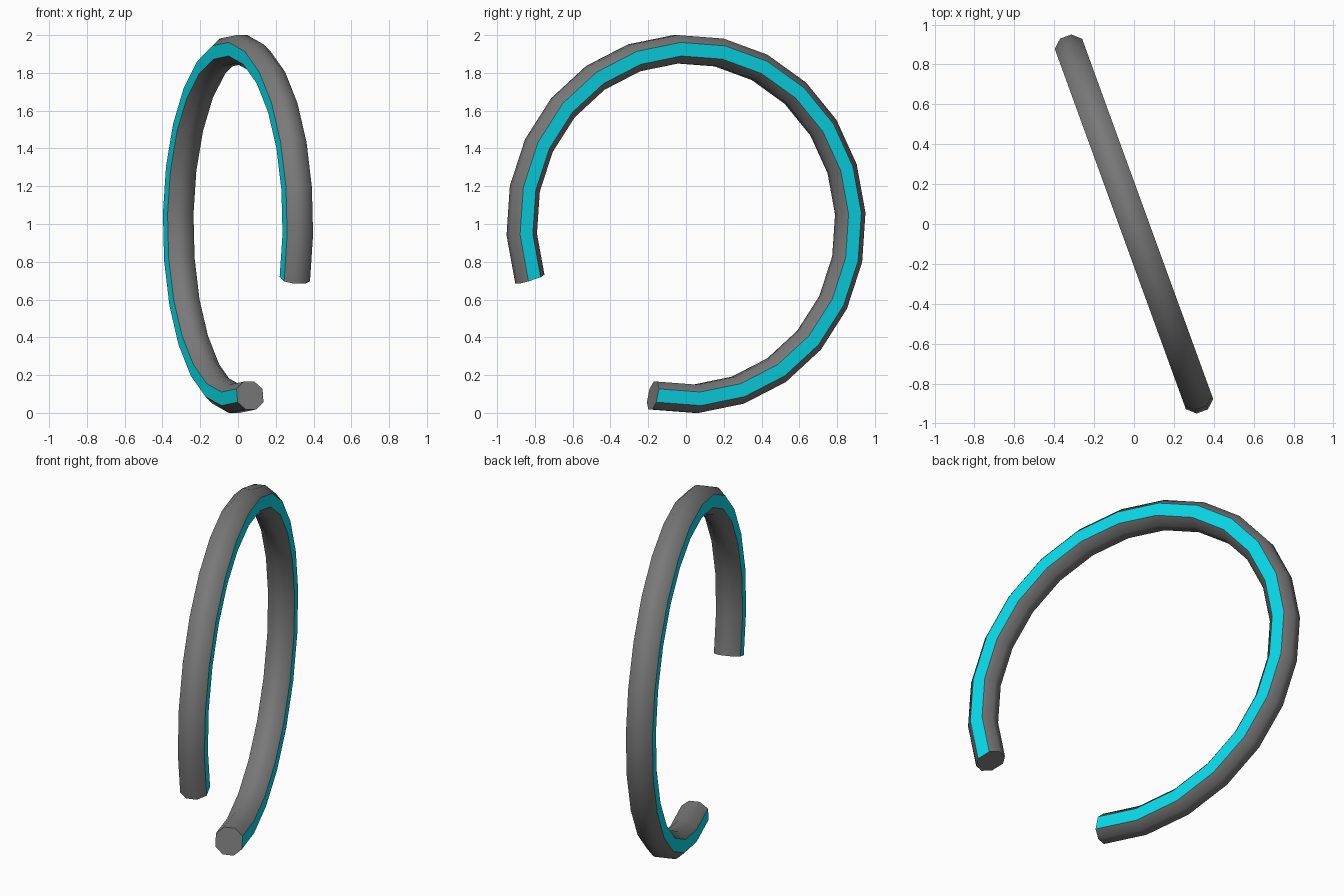
import bpy, bmesh
from math import radians, cos, sin
from mathutils import Matrix

if "Cube" in bpy.data.objects:
    bpy.data.objects.remove(bpy.data.objects["Cube"])

PATH_R, STEPS = 0.927, 20
START, SWEEP = radians(-101.6), radians(300)
# Eight-sided cross-section: (radial offset, sideways offset)
PROFILE = [(0.075, 0.030), (0.036, 0.073), (-0.036, 0.073), (-0.075, 0.030),
           (-0.075, -0.030), (-0.036, -0.073), (0.036, -0.073), (0.075, -0.030)]
BANDS = (1, 5)                     # the two flat coloured sides


def material(name, colour):
    m = bpy.data.materials.new(name)
    m.diffuse_color = colour
    m.use_nodes = True
    m.node_tree.nodes["Principled BSDF"].inputs["Base Color"].default_value = m.diffuse_color
    return m


# Cross-section swept along an open 300 degree ring
bm = bmesh.new()
rings = []
for i in range(STEPS + 1):
    t = START + SWEEP * i / STEPS
    rings.append([bm.verts.new(((PATH_R + d) * cos(t), w, (PATH_R + d) * sin(t)))
                  for d, w in PROFILE])

for r0, r1 in zip(rings, rings[1:]):
    for k in range(len(PROFILE)):
        n = (k + 1) % len(PROFILE)
        f = bm.faces.new((r0[k], r0[n], r1[n], r1[k]))
        # Flat teal bands on both sides, smooth grey elsewhere
        f.material_index = int(k in BANDS)
        f.smooth = k not in BANDS

# Flat end caps
bm.faces.new(rings[0])
bm.faces.new(rings[-1])
bmesh.ops.recalc_face_normals(bm, faces=bm.faces)

# Stand upright, turned about the vertical axis
bm.transform(Matrix.Translation((0, 0, 1)) @ Matrix.Rotation(radians(110), 4, 'Z'))

mesh = bpy.data.meshes.new("open_ring")
bm.to_mesh(mesh)
bm.free()
mesh.materials.append(material("dark_grey", (0.19, 0.19, 0.19, 1)))
mesh.materials.append(material("teal", (0.003, 0.70, 0.81, 1)))
bpy.context.collection.objects.link(bpy.data.objects.new("open_ring", mesh))
